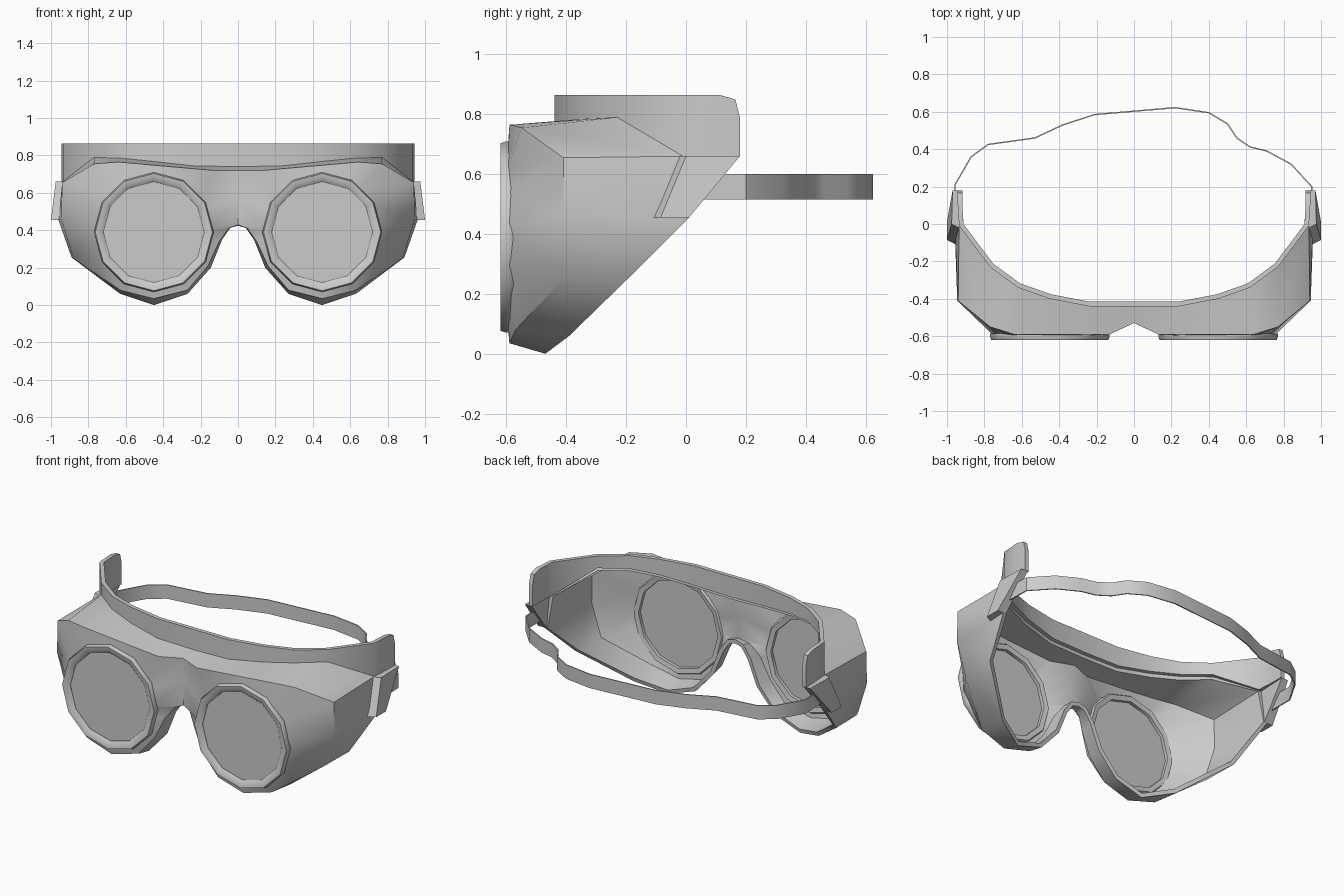
import bpy
import bmesh
from math import sin, cos, pi, radians, atan2
from mathutils import Vector

default_cube = bpy.data.objects.get("Cube")
if default_cube:
    bpy.data.objects.remove(default_cube, do_unlink=True)

# One plain colour for every part
GREY = (0.6, 0.6, 0.6, 1.0)
grey = bpy.data.materials.new("plain_grey")
grey.use_nodes = True
grey.diffuse_color = GREY
grey.node_tree.nodes["Principled BSDF"].inputs["Base Color"].default_value = GREY


def make_part(name, verts, faces, mirrored=False, thickness=0, offset=-1,
              fix_normals=False, angle=40):
    """Mesh object with optional mirroring, wall thickness and sharp-edge smoothing."""
    mesh = bpy.data.meshes.new(name)
    mesh.from_pydata(verts, [], faces)
    if fix_normals:
        bm = bmesh.new()
        bm.from_mesh(mesh)
        bmesh.ops.recalc_face_normals(bm, faces=bm.faces)
        bm.to_mesh(mesh)
        bm.free()
    mesh.materials.append(grey)
    part = bpy.data.objects.new(name, mesh)
    bpy.context.collection.objects.link(part)
    bpy.ops.object.select_all(action='DESELECT')
    part.select_set(True)
    bpy.context.view_layer.objects.active = part
    if mirrored:
        part.modifiers.new("mirror", 'MIRROR').use_clip = True
    if thickness:
        wall = part.modifiers.new("wall", 'SOLIDIFY')
        wall.thickness = thickness
        wall.offset = offset
    for modifier in list(part.modifiers):
        bpy.ops.object.modifier_apply(modifier=modifier.name)
    bpy.ops.object.shade_smooth_by_angle(angle=radians(angle))
    return part


def bridge(start_a, start_b, count, closed=False):
    """Quads between two rows of vertices."""
    faces = []
    for i in range(count if closed else count - 1):
        j = (i + 1) % count
        faces.append((start_a + i, start_a + j, start_b + j, start_b + i))
    return faces


LENS_X, LENS_Z = 0.45, 0.39

# Front edge of the body, from top centre round the outside to the nose
front_edge = [
    (0, -.53, .72), (.13, -.59, .72), (.42, -.59, .745), (.64, -.59, .765),
    (.77, -.55, .755), (.94, -.41, .655), (.945, -.41, .46), (.88, -.41, .25),
    (.63, -.57, .08), (.45, -.59, .035), (.27, -.58, .08), (.16, -.58, .21),
    (.1, -.57, .34), (.05, -.54, .41), (0, -.53, .43),
]
# Matching back edge that rests against the face
back_edge = [
    (0, -.44, .74), (.24, -.44, .745), (.45, -.4, .768), (.62, -.34, .785),
    (.77, -.23, .79), (.935, -.01, .66), (.96, .01, .455), (.89, -.19, .255),
    (.63, -.39, .06), (.45, -.47, 0), (.27, -.48, .06), (.145, -.48, .2),
    (.085, -.48, .35), (.04, -.48, .415), (0, -.48, .425),
]

# Body shell: lens opening, front face, then side walls
outline = front_edge + [(0, -.53, .58)]
opening = []
for x, y, z in outline:
    a = atan2(z - LENS_Z, x - LENS_X)
    opening.append((LENS_X + .305 * cos(a), -.595, LENS_Z + .305 * sin(a)))
n = len(outline)
body_faces = bridge(0, n, n, closed=True) + bridge(n, 2 * n, len(back_edge))
make_part("goggle_body", opening + outline + back_edge, body_faces,
          mirrored=True, thickness=.025)

# Forehead band standing on the top back edge, with clipped ends
band_low = back_edge[:6] + [(.943, y, .66) for y in (.11, .165, .18)]
band_tops = [.865] * 7 + [.85, .79]
band_high = [(x, y, top) for (x, y, z), top in zip(band_low, band_tops)]
make_part("forehead_band", band_low + band_high,
          bridge(0, len(band_low), len(band_low)), mirrored=True, thickness=.025)

# Lens rims and lenses
SIDES = 12
rim_profile = [(.3, -.56), (.318, -.585), (.32, -.6), (.313, -.62),
               (.29, -.617), (.27, -.602), (.27, -.565)]


def circle(side, radius, y):
    """Ring of points round one lens centre, starting at the top."""
    return [(side * LENS_X + radius * sin(2 * pi * k / SIDES), y,
             LENS_Z + radius * cos(2 * pi * k / SIDES)) for k in range(SIDES)]


for side, label in ((1, "left"), (-1, "right")):
    verts, faces = [], []
    for row, (radius, y) in enumerate(rim_profile):
        verts += circle(side, radius, y)
        following = (row + 1) % len(rim_profile)
        faces += bridge(row * SIDES, following * SIDES, SIDES, closed=True)
    make_part(label + "_lens_rim", verts, faces, fix_normals=True, angle=50)

    disc = circle(side, .272, -.6) + circle(side, .272, -.585)
    caps = [tuple(range(SIDES)), tuple(range(SIDES, 2 * SIDES))]
    make_part(label + "_lens", disc, caps + bridge(0, SIDES, SIDES, closed=True),
              fix_normals=True, angle=20)

# Slanted strap clips on both temples
clip_outer = [(.97, .18, .66), (.975, 0, .66), (1, -.085, .455), (1, .01, .455)]
clip_inner = [(.925, .18, .66), (.935, -.02, .66), (.95, -.11, .455), (.94, .01, .455)]
for side, label in ((1, "left"), (-1, "right")):
    verts = [(side * x, y, z) for x, y, z in clip_outer + clip_inner]
    faces = [(0, 1, 2, 3), (4, 5, 6, 7)] + bridge(0, 4, 4, closed=True)
    make_part(label + "_strap_clip", verts, faces, fix_normals=True, angle=10)

# Loose elastic strap round the back
strap_path = [
    (-.955, .05), (-.957, .21), (-.87, .36), (-.78, .425), (-.53, .46), (-.38, .53),
    (-.21, .585), (0, .603), (.22, .622), (.4, .595), (.5, .535), (.55, .46),
    (.62, .412), (.71, .39), (.84, .32), (.95, .2), (.955, .05),
]
strap = [(x, y, z) for z in (.515, .6) for x, y in strap_path]
make_part("head_strap", strap, bridge(0, len(strap_path), len(strap_path)),
          thickness=.007, offset=0)
